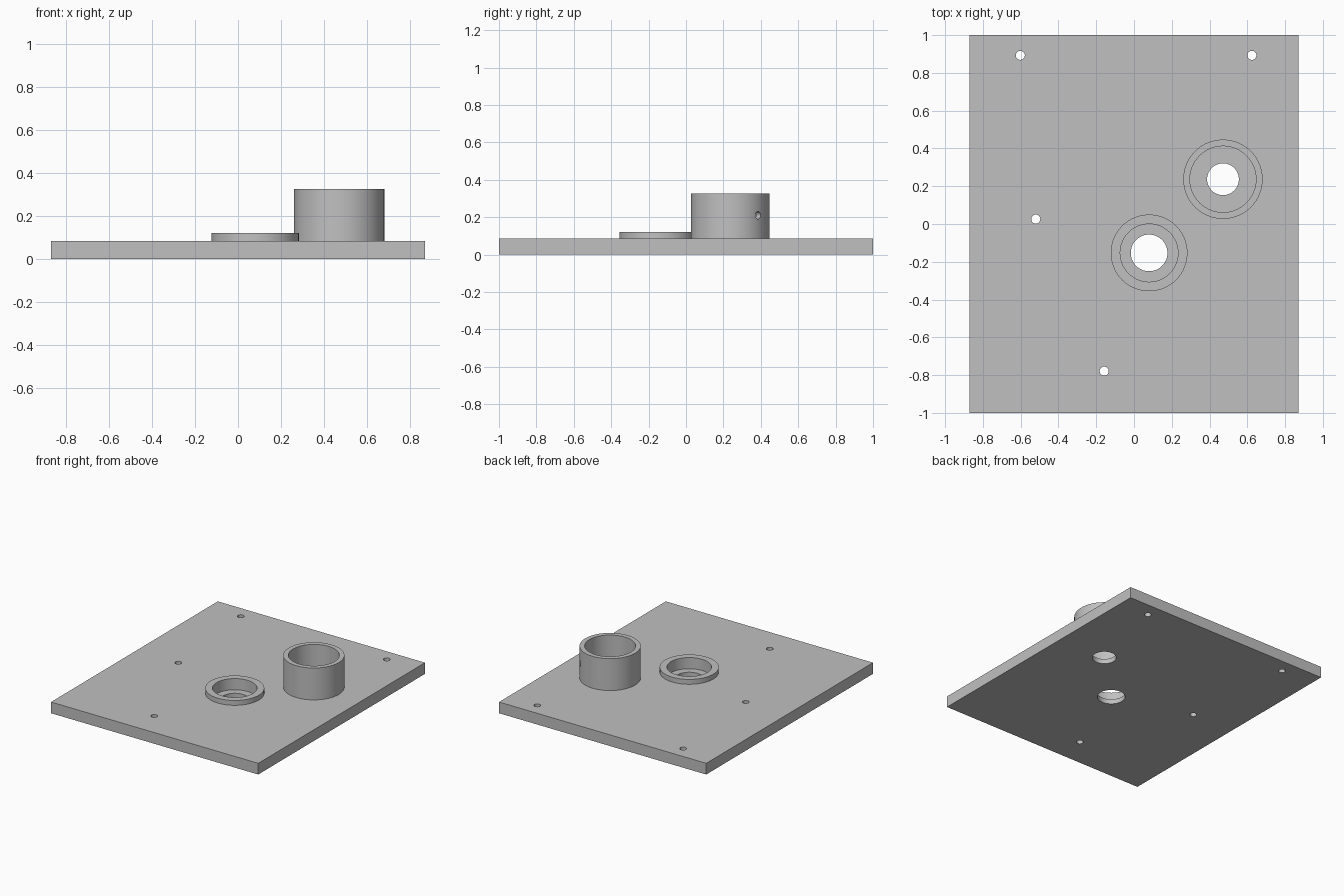
import bpy
import math
from mathutils import Vector

cube = bpy.data.objects.get("Cube")
if cube:
    bpy.data.objects.remove(cube, do_unlink=True)

grey = bpy.data.materials.new("plain grey")
grey.use_nodes = True
colour = (0.53, 0.53, 0.53, 1)
grey.diffuse_color = colour
grey.node_tree.nodes["Principled BSDF"].inputs["Base Color"].default_value = colour

PLATE_TOP = 0.085
FLOOR = 0.037      # bottom of both counterbores
BELOW = -0.1


def cylinder(name, centre, radius, low, high, sides=96):
    x, y = centre
    bpy.ops.mesh.primitive_cylinder_add(vertices=sides, radius=radius, depth=high - low,
                                        location=(x, y, (low + high) / 2))
    obj = bpy.context.object
    obj.name = name
    obj.data.materials.append(grey)
    return obj


def cut(target, cutter):
    cutter.hide_render = True
    mod = target.modifiers.new("cut", "BOOLEAN")
    mod.operation = "DIFFERENCE"
    mod.solver = "EXACT"
    mod.object = cutter
    bpy.context.view_layer.objects.active = target
    bpy.ops.object.modifier_apply(modifier=mod.name)
    bpy.data.objects.remove(cutter, do_unlink=True)


def smooth(obj):
    bpy.ops.object.select_all(action="DESELECT")
    obj.select_set(True)
    bpy.context.view_layer.objects.active = obj
    bpy.ops.object.shade_smooth_by_angle(angle=math.radians(30))


# Flat rectangular plate
bpy.ops.mesh.primitive_cube_add(size=1, location=(0, 0, PLATE_TOP / 2))
plate = bpy.context.object
plate.name = "base_plate"
plate.scale = (1.74, 2, PLATE_TOP)
bpy.ops.object.transform_apply(location=False, rotation=False, scale=True)
plate.data.materials.append(grey)

# Small mounting holes
for spot in ((-0.602, 0.893), (0.624, 0.893), (-0.52, 0.026), (-0.158, -0.779)):
    cut(plate, cylinder("hole_cutter", spot, 0.024, BELOW, 0.2, 32))

# Raised collars, each with a counterbore and a smaller through hole
collars = {}
for name, centre, outer, inner, bore, top in (
        ("tall_collar", (0.471, 0.237), 0.21, 0.175, 0.084, 0.327),
        ("short_collar", (0.08, -0.153), 0.203, 0.153, 0.097, 0.122)):
    cut(plate, cylinder("counterbore_cutter", centre, inner, FLOOR, 0.2))
    cut(plate, cylinder("bore_cutter", centre, bore, BELOW, 0.2))
    collar = cylinder(name, centre, outer, PLATE_TOP, top)
    cut(collar, cylinder("ring_cutter", centre, inner, 0, 1))
    collars[name] = collar

# Radial screw hole through one wall of the tall collar
tall = collars["tall_collar"]
outward = Vector((1, 1, 0)).normalized()
spot = tall.location + outward * 0.19
spot.z = 0.21
screw = cylinder("screw_cutter", (0, 0), 0.02, -0.06, 0.06, 32)
screw.location = spot
screw.rotation_euler = outward.to_track_quat("Z", "Y").to_euler()
bpy.context.view_layer.update()
cut(tall, screw)

for obj in (plate, *collars.values()):
    smooth(obj)
